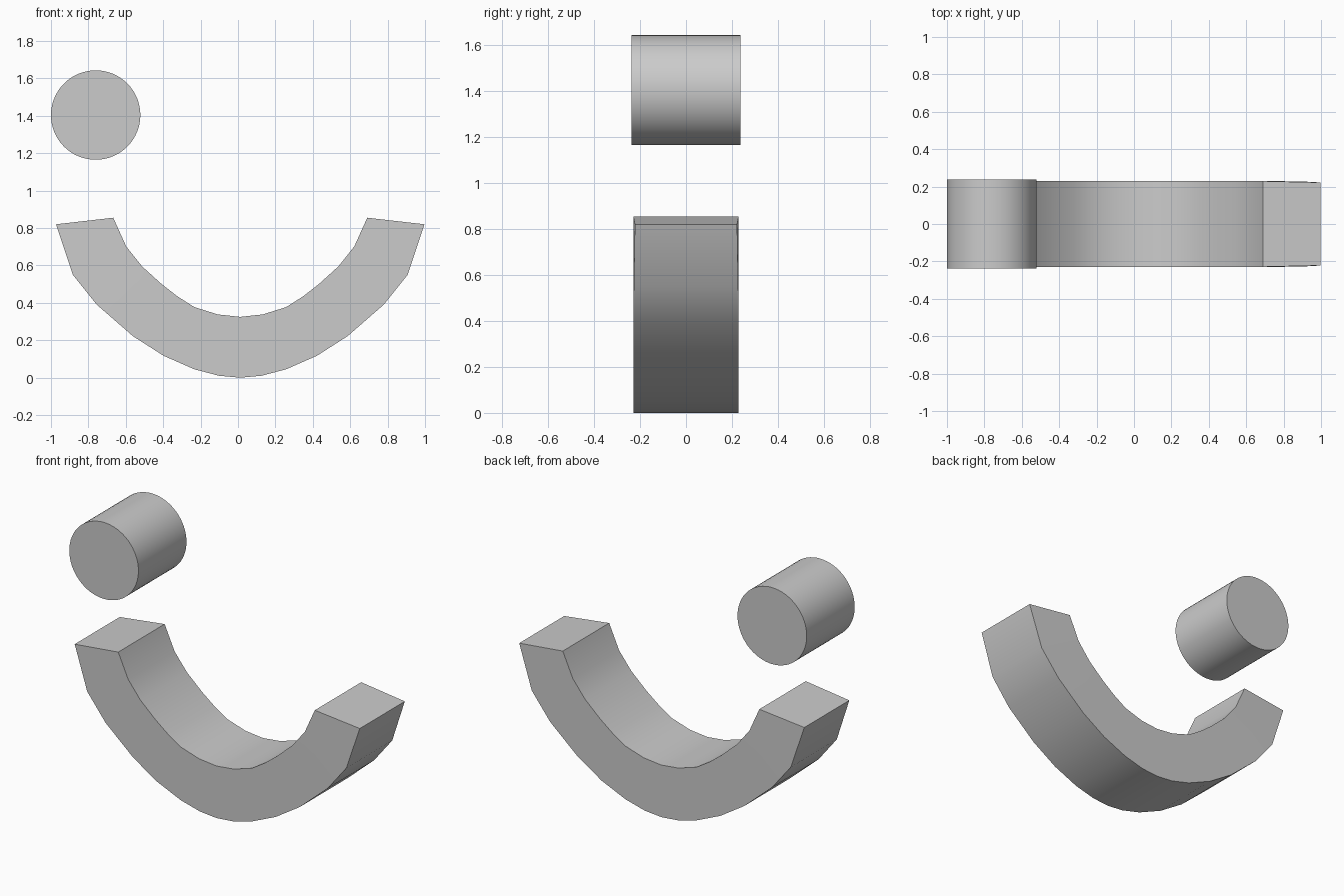
import bpy, bmesh, math

if "Cube" in bpy.data.objects:
    bpy.data.objects.remove(bpy.data.objects["Cube"])

CX = 0.012   # arc centre line
HALF = 0.229 # half depth

# half profile of the arc, from the bottom middle to the right tip (x, z)
outer = [(0, 0), (0.113, 0.01), (0.246, 0.045), (0.41, 0.117),
         (0.574, 0.222), (0.767, 0.39), (0.895, 0.55), (0.985, 0.82)]
inner = [(0, 0.325), (0.12, 0.338), (0.245, 0.377), (0.335, 0.434),
         (0.42, 0.5), (0.525, 0.595), (0.61, 0.702), (0.679, 0.855)]


def mirrored(pts):
    return [(-x, z) for x, z in reversed(pts[1:])] + pts


def finish(obj):
    bpy.ops.object.select_all(action='DESELECT')
    obj.select_set(True)
    bpy.context.view_layer.objects.active = obj
    bpy.ops.object.shade_smooth_by_angle(angle=math.radians(35))


# curved arc: a chain of four-sided rings, outer edge narrowing at the tips
bm = bmesh.new()
rings = []
for (ox, oz), (ix, iz) in zip(mirrored(outer), mirrored(inner)):
    d = HALF - (0.007 if abs(ox) > 0.95 else 0.002 if abs(ox) > 0.85 else 0)
    rings.append([bm.verts.new(p) for p in (
        (CX + ox, -d, oz), (CX + ox, d, oz),
        (CX + ix, HALF, iz), (CX + ix, -HALF, iz))])
for a, b in zip(rings, rings[1:]):
    for i in range(4):
        j = (i + 1) % 4
        bm.faces.new((a[i], a[j], b[j], b[i]))
bm.faces.new(rings[0])
bm.faces.new(rings[-1])
bmesh.ops.recalc_face_normals(bm, faces=bm.faces)
mesh = bpy.data.meshes.new("curved_arc")
bm.to_mesh(mesh)
bm.free()
arc = bpy.data.objects.new("curved_arc", mesh)
bpy.context.collection.objects.link(arc)
finish(arc)

# round peg: short cylinder lying along y
bpy.ops.mesh.primitive_cylinder_add(vertices=64, radius=0.239, depth=0.474,
                                    location=(-0.761, 0, 1.404),
                                    rotation=(math.pi / 2, 0, 0))
peg = bpy.context.object
peg.name = "round_peg"
finish(peg)
